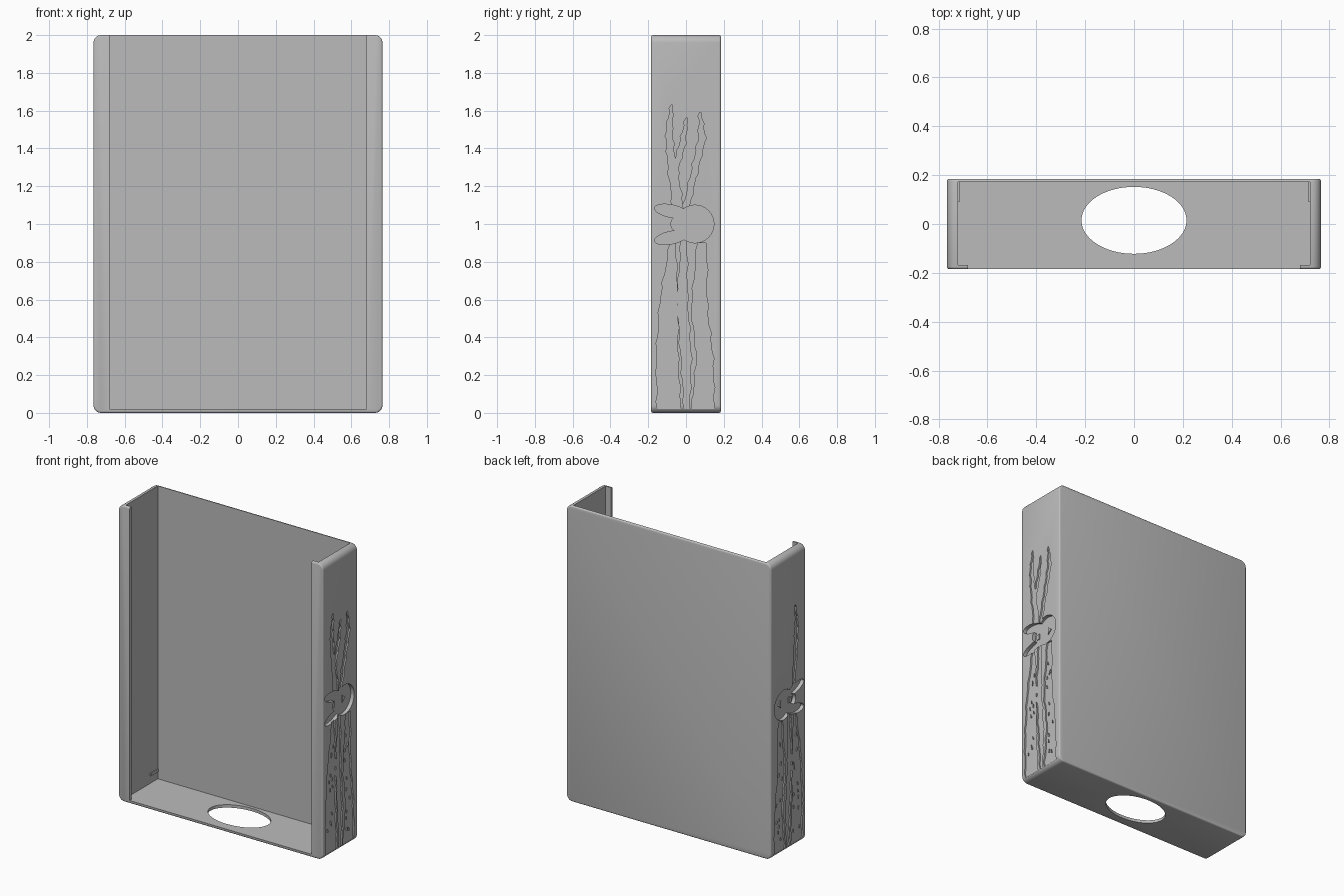
import bpy, bmesh, math, random
from mathutils import Vector

random.seed(4)
if "Cube" in bpy.data.objects:
    bpy.data.objects.remove(bpy.data.objects["Cube"])

grey = bpy.data.materials.new("plain grey")
grey.use_nodes = True
grey.diffuse_color = (0.5, 0.5, 0.5, 1)
grey.node_tree.nodes["Principled BSDF"].inputs["Base Color"].default_value = (0.5, 0.5, 0.5, 1)

W, D, H = 0.765, 0.185, 2.0      # half width, half depth, height


def finish(bm, name):
    bmesh.ops.recalc_face_normals(bm, faces=bm.faces)
    mesh = bpy.data.meshes.new(name)
    bm.to_mesh(mesh)
    bm.free()
    mesh.materials.append(grey)
    ob = bpy.data.objects.new(name, mesh)
    bpy.context.collection.objects.link(ob)
    return ob


def box_bm(lo, hi):
    bm = bmesh.new()
    bmesh.ops.create_cube(bm, size=1)
    for v in bm.verts:
        v.co = [lo[i] + (v.co[i] + 0.5) * (hi[i] - lo[i]) for i in range(3)]
    return bm


def box(name, lo, hi):
    return finish(box_bm(lo, hi), name)


def prism(name, pts, start, end):
    """Extrude a closed 3D outline from offset start to offset end."""
    bm = bmesh.new()
    face = bm.faces.new([bm.verts.new(Vector(p) + start) for p in pts])
    ext = bmesh.ops.extrude_face_region(bm, geom=[face])
    bmesh.ops.translate(bm, vec=end - start,
                        verts=[g for g in ext["geom"] if isinstance(g, bmesh.types.BMVert)])
    return finish(bm, name)


def side_prism(name, outline, side, x0, x1):
    return prism(name, [(0, y, z) for y, z in outline], Vector((side * x0, 0, 0)), Vector((side * x1, 0, 0)))


def ellipse(cy, cz, ry, rz, tilt=0, n=32):
    c, s = math.cos(tilt), math.sin(tilt)
    out = []
    for i in range(n):
        a = math.tau * i / n
        u, v = ry * math.cos(a), rz * math.sin(a)
        out.append((cy + u * c - v * s, cz + u * s + v * c))
    return out


def along(path, t):
    """Linear sample of a (y, z, half width) path."""
    f = t * (len(path) - 1)
    i = min(int(f), len(path) - 2)
    return Vector(path[i]).lerp(Vector(path[i + 1]), f - i)


def stem_outline(path, n):
    """Tapering ribbon with small thorns on alternate edges."""
    left, right = [], []
    for i in range(n + 1):
        y, z, w = along(path, i / n)
        thorn = 0.008 if 0 < i < n else 0
        left.append((y - w - (thorn if i % 4 == 1 else 0), z))
        right.append((y + w + (thorn if i % 4 == 3 else 0), z))
    return left + right[::-1]


def cut(body, cutter):
    mod = body.modifiers.new("cut", "BOOLEAN")
    mod.object, mod.operation, mod.solver = cutter, "DIFFERENCE", "EXACT"
    bpy.context.view_layer.objects.active = body
    bpy.ops.object.modifier_apply(modifier=mod.name)
    bpy.data.objects.remove(cutter)


# Outer shell with rounded corners and softened rims
bm = box_bm((-W, -D, 0), (W, D, H))
bmesh.ops.bevel(bm, geom=[e for e in bm.edges if abs(e.verts[0].co.y - e.verts[1].co.y) > 0.1],
                offset=0.04, segments=6, profile=0.5, affect="EDGES")
bmesh.ops.bevel(bm, geom=[e for e in bm.edges if abs(e.verts[0].co.y - e.verts[1].co.y) < 0.01],
                offset=0.01, segments=3, profile=0.5, affect="EDGES")
case = finish(bm, "case")

# Inner cavity, front opening between the lips, and oval hole in the floor
cut(case, box("cavity", (-0.72, -0.168, 0.02), (0.72, 0.172, 2.2)))
cut(case, box("opening", (-0.68, -0.3, 0.02), (0.68, 0, 2.2)))
cut(case, prism("hole", [(x, y, 0) for x, y in ellipse(0, 0.015, 0.215, 0.137, n=64)],
                Vector((0, 0, -0.1)), Vector((0, 0, 0.1))))

# Engraved thorny stems: (y, z, half width) from bottom to top
upper = [
    [(-0.055, 1.08, 0.012), (-0.08, 1.35, 0.018), (-0.09, 1.5, 0.014), (-0.075, 1.63, 0.003)],
    [(-0.03, 1.08, 0.014), (-0.06, 1.28, 0.014), (-0.02, 1.42, 0.014), (0.004, 1.56, 0.003)],
    [(0.0, 1.08, 0.014), (0.045, 1.28, 0.014), (0.085, 1.45, 0.017), (0.075, 1.59, 0.003)],
]
lower = [
    [(-0.09, 0.02, 0.06), (-0.1, 0.3, 0.055), (-0.09, 0.6, 0.045), (-0.07, 0.9, 0.012)],
    [(0.005, 0.02, 0.012), (0.0, 0.3, 0.025), (-0.02, 0.6, 0.025), (-0.01, 0.92, 0.012)],
    [(0.09, 0.02, 0.058), (0.1, 0.3, 0.04), (0.07, 0.55, 0.04), (0.085, 0.9, 0.022)],
]
# Animal head with two long ears
head = [ellipse(0.048, 1.0, 0.1, 0.1),
        ellipse(-0.078, 1.068, 0.09, 0.033, -0.2),
        ellipse(-0.078, 0.928, 0.09, 0.033, 0.2),
        ellipse(-0.02, 1.0, 0.06, 0.05)]

for side, label in ((1, "left"), (-1, "right")):
    for path in (upper if side > 0 else upper[:1]) + lower:
        cut(case, side_prism("stem", stem_outline(path, 22), side, W - 0.01, W + 0.05))
    for shape in head:
        cut(case, side_prism("head", shape, side, W - 0.025, W + 0.05))
    # Small raised eye and nose inside the engraved head
    side_prism(label + "_eye", [(0.05, 0.975), (0.08, 1.0), (0.05, 1.025)], side, W - 0.03, W - 0.018)
    side_prism(label + "_nose", [(-0.06, 0.98), (-0.035, 0.975), (-0.035, 1.015), (-0.06, 1.01)],
               side, W - 0.03, W - 0.018)
    # Bark flecks on the lower stems
    for k in range(24):
        path = lower[0 if k % 2 else 2]
        y, z, w = along(path, random.uniform(0.05, 0.85))
        y += random.uniform(-0.6, 0.6) * w
        lean = random.uniform(-0.006, 0.006)
        side_prism(label + "_bark_fleck", [(y - 0.003, z), (y + 0.003, z), (y + lean, z + 0.022)],
                   side, W - 0.014, W - 0.003)
    # Retaining tab inside the side wall
    xs = sorted((side * 0.714, side * 0.73))
    box(label + "_inner_tab", (xs[0], 0.09, 0.07), (xs[1], 0.175, 0.09))

# Smooth rounded rims, crisp corners
bpy.ops.object.select_all(action="DESELECT")
case.select_set(True)
bpy.context.view_layer.objects.active = case
bpy.ops.object.shade_smooth_by_angle(angle=math.radians(32))
